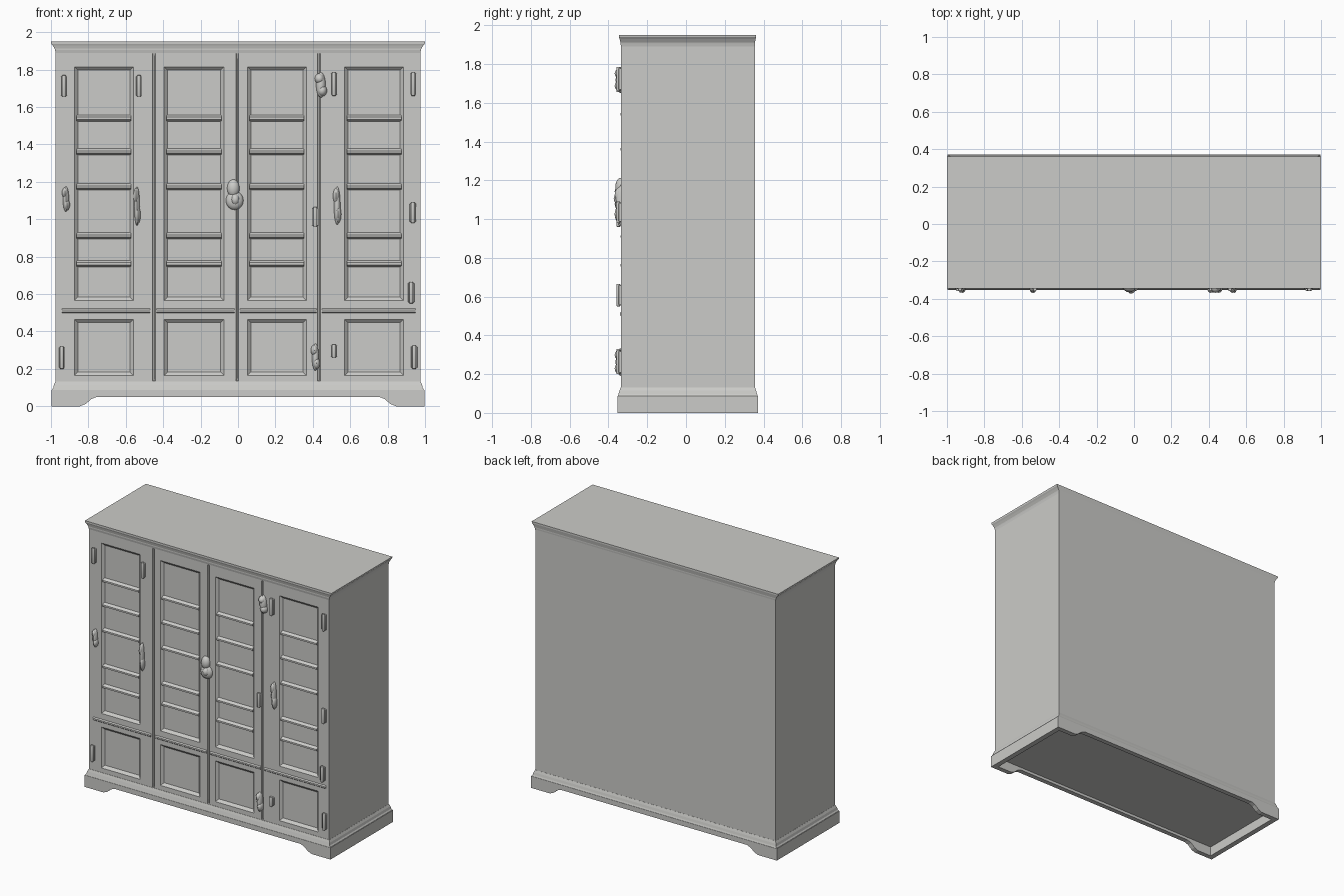
import bpy, bmesh, math

if "Cube" in bpy.data.objects:
    bpy.data.objects.remove(bpy.data.objects["Cube"])

paint = bpy.data.materials.new("light grey paint")
paint.diffuse_color = (0.6, 0.6, 0.58, 1)
paint.use_nodes = True
paint.node_tree.nodes["Principled BSDF"].inputs["Base Color"].default_value = paint.diffuse_color

FRONT, BACK, HALF = -0.335, 0.355, 0.975


def finish(name, bm, bevel=0.0, smooth=False):
    bmesh.ops.recalc_face_normals(bm, faces=bm.faces)
    me = bpy.data.meshes.new(name)
    bm.to_mesh(me)
    bm.free()
    me.materials.append(paint)
    ob = bpy.data.objects.new(name, me)
    bpy.context.collection.objects.link(ob)
    if bevel:
        m = ob.modifiers.new("bevel", 'BEVEL')
        m.width, m.segments, m.limit_method = bevel, 2, 'ANGLE'
    if smooth:
        bpy.ops.object.select_all(action='DESELECT')
        ob.select_set(True)
        bpy.context.view_layer.objects.active = ob
        bpy.ops.object.shade_smooth_by_angle(angle=math.radians(40))
    return ob


def prism(bm, pts, a, b, place):
    """Extrude a 2D outline from a to b; place(u, v, w) gives the 3D point."""
    lo = [bm.verts.new(place(u, v, a)) for u, v in pts]
    hi = [bm.verts.new(place(u, v, b)) for u, v in pts]
    n = len(pts)
    bm.faces.new(lo)
    bm.faces.new(hi[::-1])
    for i in range(n):
        bm.faces.new((lo[i], hi[i], hi[(i + 1) % n], lo[(i + 1) % n]))


def box(bm, x0, x1, y0, y1, z0, z1):
    prism(bm, [(x0, y0), (x1, y0), (x1, y1), (x0, y1)], z0, z1,
          lambda u, v, w: (u, v, w))


def rings(name, rows):
    """Loft stacked rectangles (half width, front, back, z) into a moulding."""
    bm = bmesh.new()
    loops = [[bm.verts.new(p) for p in ((-h, f, z), (h, f, z), (h, b, z), (-h, b, z))]
             for h, f, b, z in rows]
    bm.faces.new(loops[0])
    bm.faces.new(loops[-1])
    for l, u in zip(loops, loops[1:]):
        for i in range(4):
            bm.faces.new((l[i], l[(i + 1) % 4], u[(i + 1) % 4], u[i]))
    return finish(name, bm)


# Cabinet body: a front grid with recessed panels and door seams, closed behind
panels = [(-0.875, -0.56), (-0.395, -0.075), (0.05, 0.365), (0.57, 0.885)]
seams = [(-0.458, -0.442), (-0.012, 0.002), (0.425, 0.44)]
xs = sorted([-HALF, HALF] + [v for p in panels + seams for v in p])
zs = [0.085, 0.135, 0.165, 0.465, 0.565, 1.815, 1.895, 1.92]
bm = bmesh.new()
grid = [[bm.verts.new((x, FRONT, z)) for x in xs] for z in zs]
panel_faces, seam_faces = [], [[] for _ in seams]
for j in range(len(zs) - 1):
    for i in range(len(xs) - 1):
        f = bm.faces.new((grid[j][i], grid[j][i + 1], grid[j + 1][i + 1], grid[j + 1][i]))
        span = (xs[i], xs[i + 1])
        if span in panels and j in (2, 4):
            panel_faces.append(f)
        if span in seams and 1 <= j <= 5:
            seam_faces[seams.index(span)].append(f)
rim = [e for e in bm.edges if e.is_boundary]
new = bmesh.ops.extrude_edge_only(bm, edges=rim)["geom"]
for v in new:
    if isinstance(v, bmesh.types.BMVert):
        v.co.y = BACK
bmesh.ops.holes_fill(bm, edges=[e for e in bm.edges if e.is_boundary], sides=0)
bm.normal_update()
bmesh.ops.inset_individual(bm, faces=panel_faces, thickness=0.026, depth=-0.017)
for group in seam_faces:
    bmesh.ops.inset_region(bm, faces=group, thickness=0.004, depth=-0.009)
finish("cabinet_body", bm)

# Slat ledges across the upper panels
bm = bmesh.new()
profile = [(-0.315, 0.02), (-0.337, 0.006), (-0.337, -0.006), (-0.315, -0.018)]
for x0, x1 in panels:
    for z in (1.54, 1.36, 1.173, 0.91, 0.762):
        prism(bm, profile, x0 + 0.012, x1 - 0.012, lambda u, v, w: (w, u, v + z))
finish("panel_slats", bm)

# Slim ledge between upper and lower panels, one length per door
bm = bmesh.new()
for x0, x1 in ((-0.94, -0.47), (-0.435, -0.02), (0.01, 0.42), (0.45, 0.95)):
    prism(bm, [(-0.33, 0.53), (-0.341, 0.515), (-0.341, 0.505), (-0.33, 0.495)],
          x0, x1, lambda u, v, w: (w, u, v))
finish("door_rails", bm)

# Cornice
rings("cornice", [(0.974, -0.334, 0.354, 1.885), (0.978, -0.338, 0.356, 1.905),
                  (0.98, -0.338, 0.356, 1.912), (0.99, -0.342, 0.359, 1.928),
                  (0.998, -0.346, 0.361, 1.938), (1.0, -0.346, 0.361, 1.95)])

# Plinth moulding
rings("plinth_moulding", [(0.995, -0.351, 0.37, 0.07), (0.995, -0.351, 0.37, 0.088),
                          (0.988, -0.348, 0.366, 0.098), (0.984, -0.343, 0.362, 0.115),
                          (0.976, -0.337, 0.356, 0.132)])

# Plinth boards: front and back cut to bracket feet, plain sides
bm = bmesh.new()
half = [(0.998, 0), (0.845, 0), (0.815, 0.012), (0.785, 0.038), (0.755, 0.05)]
outline = ([(-0.998, 0.086)] + [(-x, z) for x, z in half]
           + half[::-1] + [(0.998, 0.086)])
for y0, y1 in ((-0.353, -0.318), (0.337, 0.372)):
    prism(bm, outline, y0, y1, lambda u, v, w: (u, w, v))
for s in (-1, 1):
    a, b = sorted((s * 0.998, s * 0.96))
    box(bm, a, b, -0.33, 0.35, 0, 0.086)
finish("plinth_boards", bm)

# Hinges: small plate with a rounded barrel (x, bottom, top, width)
bm = bmesh.new()
for x, z0, z1, w in ((-0.93, 1.655, 1.77, 0.034), (-0.53, 1.655, 1.77, 0.03),
                     (0.513, 1.66, 1.785, 0.034), (0.937, 1.66, 1.785, 0.032),
                     (0.413, 0.96, 1.065, 0.036), (0.935, 0.98, 1.09, 0.034),
                     (0.926, 0.55, 0.665, 0.034), (-0.942, 0.2, 0.32, 0.03),
                     (0.513, 0.26, 0.33, 0.034), (0.942, 0.2, 0.325, 0.034)):
    box(bm, x - w / 2, x + w / 2, FRONT - 0.012, FRONT + 0.005, z0 + 0.006, z1 - 0.006)
    circle = [(x + 0.011 * math.cos(k * math.pi / 5), FRONT - 0.014 + 0.011 * math.sin(k * math.pi / 5))
              for k in range(10)]
    prism(bm, circle, z0, z1, lambda u, v, w: (u, v, w))
finish("hinges", bm, bevel=0.003, smooth=True)


def blob(bm, x, z, rx, rz, depth):
    """Flattened rounded mount sitting on the door face."""
    made = bmesh.ops.create_uvsphere(bm, u_segments=14, v_segments=10, radius=1)
    for v in made["verts"]:
        v.co = (x + v.co.x * rx, FRONT + v.co.y * depth, z + v.co.z * rz)


# Irregular pull handles: tall mount with a bowed grip
bm = bmesh.new()
for x, z0, z1, w in ((-0.92, 1.04, 1.175, 0.04), (-0.54, 0.965, 1.175, 0.036),
                     (0.53, 0.97, 1.175, 0.042), (0.443, 1.65, 1.785, 0.062),
                     (0.414, 0.19, 0.335, 0.046)):
    zc, h = (z0 + z1) / 2, (z1 - z0) / 2
    blob(bm, x, zc, w * 0.42, h, 0.028)
    blob(bm, x - w * 0.12, zc + h * 0.5, w * 0.42, h * 0.42, 0.033)
    blob(bm, x + w * 0.12, zc - h * 0.45, w * 0.42, h * 0.45, 0.033)
finish("pull_handles", bm, smooth=True)

# Centre lock: plate, pendant and keyhole boss
bm = bmesh.new()
blob(bm, -0.018, 1.10, 0.048, 0.05, 0.028)
blob(bm, -0.025, 1.165, 0.034, 0.048, 0.03)
blob(bm, -0.015, 1.105, 0.026, 0.035, 0.038)
finish("centre_lock", bm, smooth=True)
